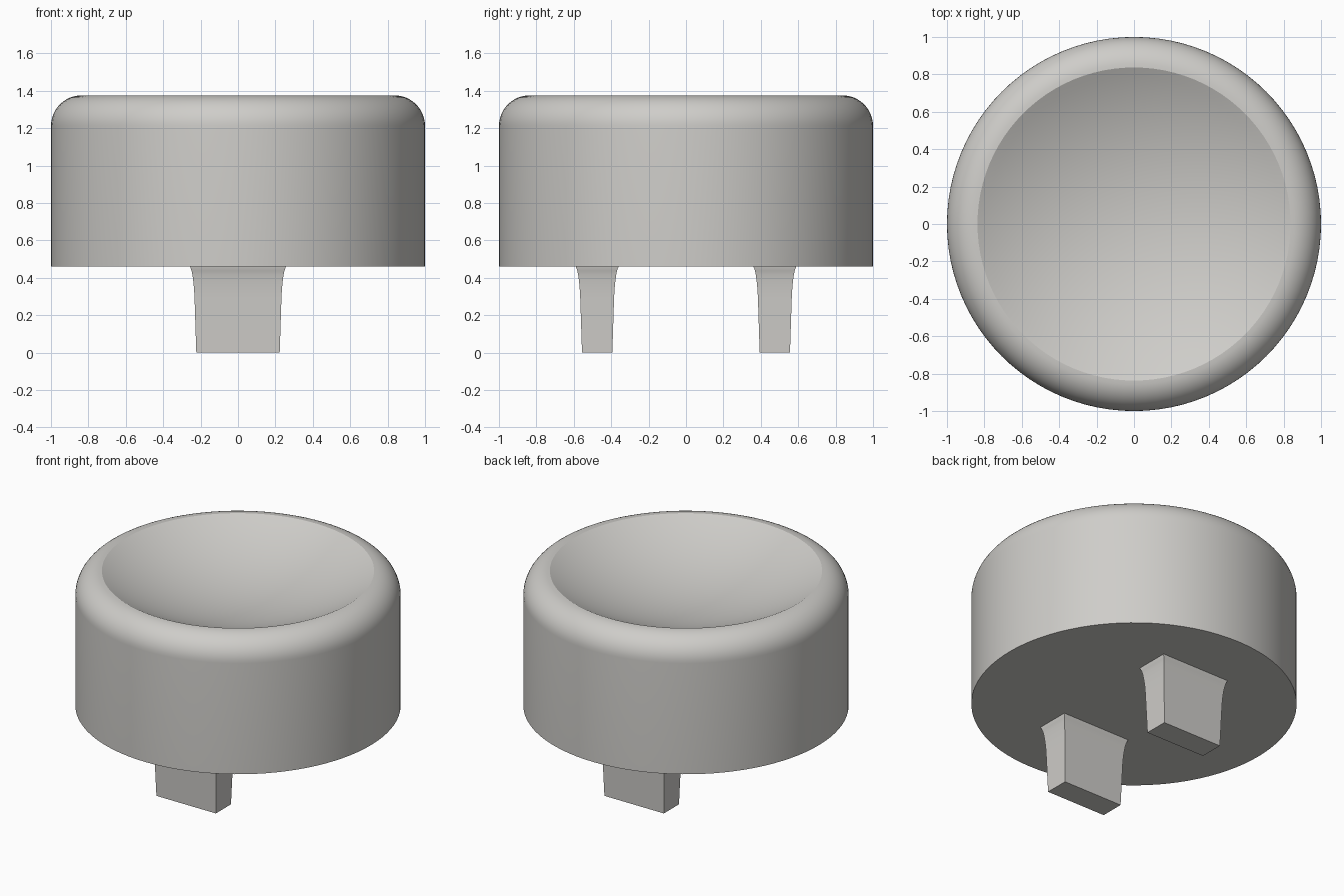
import bpy, bmesh
from math import sin, cos, pi, radians, sqrt

if "Cube" in bpy.data.objects:
    bpy.data.objects.remove(bpy.data.objects["Cube"])

grey = bpy.data.materials.new("warm_light_grey")
grey.use_nodes = True
grey.diffuse_color = (0.62, 0.61, 0.585, 1)
grey.node_tree.nodes["Principled BSDF"].inputs["Base Color"].default_value = grey.diffuse_color


def finish(bm, name):
    """Turn a bmesh into a shaded object in the scene."""
    bmesh.ops.recalc_face_normals(bm, faces=bm.faces)
    mesh = bpy.data.meshes.new(name)
    bm.to_mesh(mesh)
    bm.free()
    mesh.materials.append(grey)
    obj = bpy.data.objects.new(name, mesh)
    bpy.context.collection.objects.link(obj)
    bpy.ops.object.select_all(action="DESELECT")
    obj.select_set(True)
    bpy.context.view_layer.objects.active = obj
    bpy.ops.object.shade_smooth_by_angle(angle=radians(25))
    return obj


def loft(bm, rings):
    """Bridge matching rings of points and return the vertex rings."""
    rows = [[bm.verts.new(p) for p in ring] for ring in rings]
    for a, b in zip(rows, rows[1:]):
        for i in range(len(a)):
            j = (i + 1) % len(a)
            bm.faces.new((a[i], a[j], b[j], b[i]))
    return rows


# Round cap: straight wall, rounded rim and shallow spherical dish
BASE, TOP, FILLET, SEGMENTS = 0.46, 1.375, 0.163, 96
rim = 1 - FILLET
profile = [(1, BASE)]
for i in range(13):
    a = pi / 2 * i / 12
    profile.append((rim + FILLET * cos(a), TOP - FILLET + FILLET * sin(a)))
slope = radians(28)
dish_radius = rim / sin(slope)
dish_centre = TOP + dish_radius * cos(slope)
for i in range(1, 16):
    a = slope * (1 - i / 16)
    profile.append((dish_radius * sin(a), dish_centre - dish_radius * cos(a)))

bm = bmesh.new()
rows = loft(bm, [[(r * cos(2 * pi * i / SEGMENTS), r * sin(2 * pi * i / SEGMENTS), z)
                  for i in range(SEGMENTS)] for r, z in profile])
bm.faces.new(rows[0])
pole = bm.verts.new((0, 0, dish_centre - dish_radius))
for i in range(SEGMENTS):
    bm.faces.new((rows[-1][i], rows[-1][(i + 1) % SEGMENTS], pole))
finish(bm, "dished_cap")


# Tapered prongs that flare where they meet the cap
def prong(name, y):
    sections = [(0, 0), (0.28, 0.009)]
    for i in range(1, 9):
        t = i / 8
        sections.append((0.28 + 0.18 * t, 0.009 + 0.006 * t + 0.022 * (1 - sqrt(1 - 0.97 * t * t))))
    sections.append((BASE + 0.01, sections[-1][1]))
    bm = bmesh.new()
    rings = []
    for z, grow in sections:
        w, d = 0.223 + grow, 0.081 + grow
        rings.append([(-w, y - d, z), (w, y - d, z), (w, y + d, z), (-w, y + d, z)])
    rows = loft(bm, rings)
    bm.faces.new(rows[0])
    bm.faces.new(rows[-1])
    finish(bm, name)


prong("front_prong", -0.475)
prong("back_prong", 0.475)
